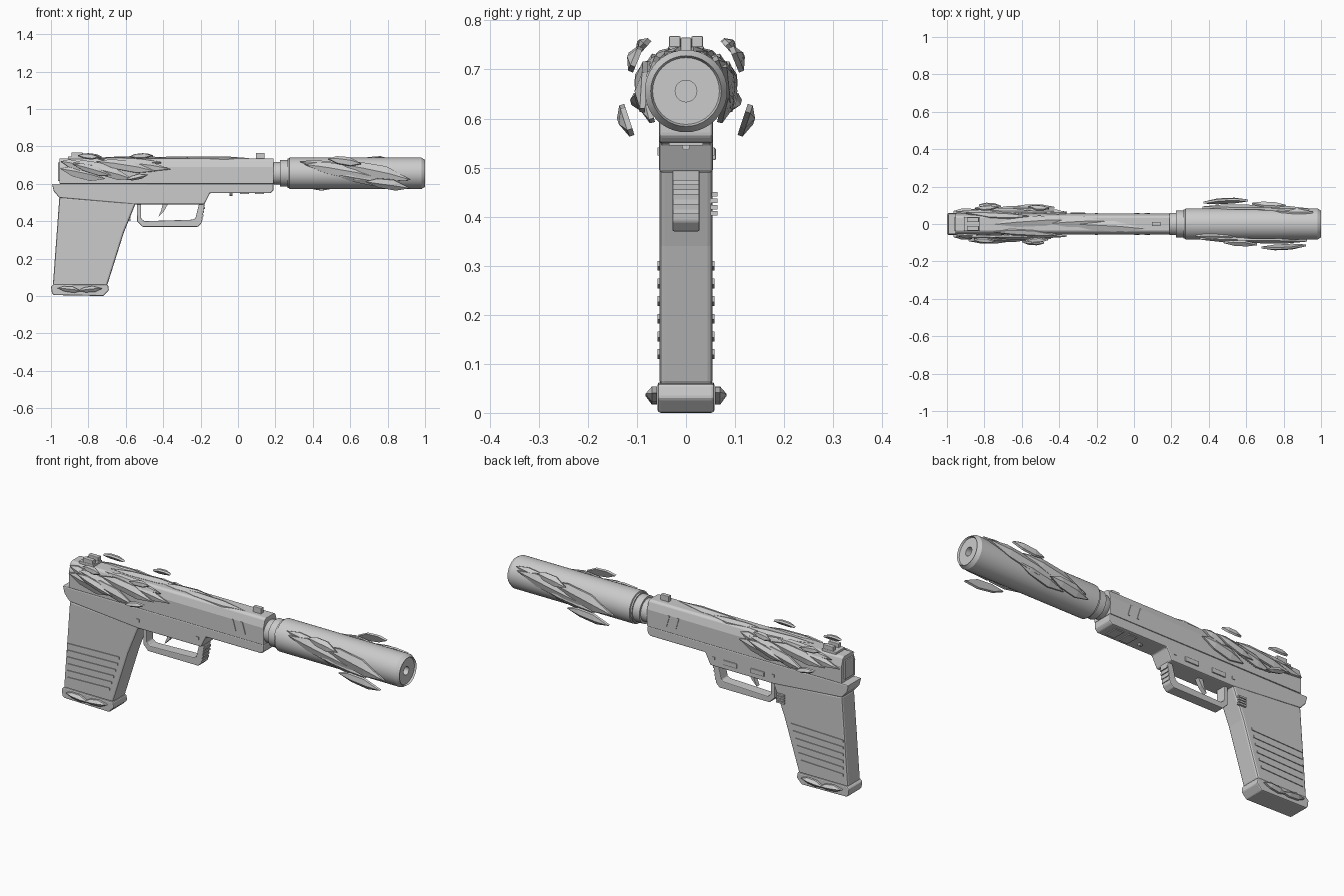
import bpy, bmesh, math
from mathutils import Vector

cube = bpy.data.objects.get("Cube")
if cube:
    bpy.data.objects.remove(cube)

metal = bpy.data.materials.new("plain_grey")
metal.use_nodes = True
GREY = (0.6, 0.6, 0.6, 1)
metal.diffuse_color = GREY
metal.node_tree.nodes["Principled BSDF"].inputs["Base Color"].default_value = GREY


def finish(name, bm, bevel=0, smooth=False):
    bmesh.ops.recalc_face_normals(bm, faces=bm.faces)
    mesh = bpy.data.meshes.new(name)
    bm.to_mesh(mesh)
    bm.free()
    mesh.materials.append(metal)
    ob = bpy.data.objects.new(name, mesh)
    bpy.context.collection.objects.link(ob)
    if bevel:
        mod = ob.modifiers.new("edge_bevel", "BEVEL")
        mod.width = bevel
        mod.segments = 2
        mod.limit_method = "ANGLE"
        mod.angle_limit = math.radians(35)
    if smooth:
        bpy.ops.object.select_all(action="DESELECT")
        ob.select_set(True)
        bpy.context.view_layer.objects.active = ob
        bpy.ops.object.shade_smooth_by_angle(angle=math.radians(30))
    return ob


def extrude(name, pts, a, b, axis="y", bevel=0):
    """Extrude an (x, z) outline along y, or a (y, z) outline along x."""
    place = (lambda p, d: (p[0], d, p[1])) if axis == "y" else (lambda p, d: (d, p[0], p[1]))
    bm = bmesh.new()
    ends = [[bm.verts.new(place(p, d)) for p in pts] for d in (a, b)]
    n = len(pts)
    for ring in ends:
        bm.faces.new(ring)
    for i in range(n):
        j = (i + 1) % n
        bm.faces.new((ends[0][i], ends[0][j], ends[1][j], ends[1][i]))
    return finish(name, bm, bevel)


def box(name, x0, x1, y0, y1, z0, z1, bevel=0):
    return extrude(name, [(x0, z0), (x1, z0), (x1, z1), (x0, z1)], y0, y1, "y", bevel)


def lathe(name, profile, height, sides=40):
    """Spin an (x, radius) profile around the bore axis."""
    bm = bmesh.new()
    rings = []
    for x, r in profile:
        rings.append([bm.verts.new((x, r * math.cos(t), height + r * math.sin(t)))
                      for t in (2 * math.pi * i / sides for i in range(sides))])
    for p, q in zip(rings, rings[1:]):
        for i in range(sides):
            j = (i + 1) % sides
            bm.faces.new((p[i], p[j], q[j], q[i]))
    bm.faces.new(rings[0])
    bm.faces.new(rings[-1])
    return finish(name, bm, 0, True)


LEAF = [(-0.5, 0), (-0.25, 0.42), (0.12, 0.5), (0.5, -0.05), (0.2, -0.45), (-0.2, -0.38)]


def leaf(name, x, y, z, length, width, tilt, roll, thick=0.016, turn=None):
    """Ridged shard; turn is the x centre for a half-turned copy on the other side."""
    t, r = math.radians(tilt), math.radians(roll)
    out = Vector((0, -math.cos(r), math.sin(r)))
    up = Vector((0, math.sin(r), math.cos(r)))
    along = Vector((math.cos(t), 0, 0)) + up * math.sin(t)
    across = up * math.cos(t) - Vector((math.sin(t), 0, 0))
    c = Vector((x, y, z))

    def put(u, v, w):
        p = c + along * u * length + across * v * width + out * w
        return (2 * turn - p.x, -p.y, p.z) if turn is not None else p
    bm = bmesh.new()
    back = [bm.verts.new(put(u, v, -thick / 2)) for u, v in LEAF]
    rim = [bm.verts.new(put(u, v, thick * 0.1)) for u, v in LEAF]
    ridge = [bm.verts.new(put(u, 0.05, thick * 0.8)) for u in (-0.2, 0.18)]
    bm.faces.new(back)
    for i in range(6):
        j = (i + 1) % 6
        bm.faces.new((back[i], back[j], rim[j], rim[i]))
    a, b = ridge
    for f in ((rim[0], rim[1], a), (rim[1], rim[2], b, a), (rim[2], rim[3], b),
              (rim[3], rim[4], b), (rim[4], rim[5], a, b), (rim[5], rim[0], a)):
        bm.faces.new(f)
    finish(name, bm)


# Grip with raised grip bars and a chunky base plate
extrude("grip", [(-0.99, 0.055), (-0.7, 0.055), (-0.61, 0.34), (-0.545, 0.5),
                 (-0.955, 0.53)], -0.054, 0.054, "y", 0.01)
extrude("base_plate", [(-0.995, 0.015), (-0.985, 0.005), (-0.72, 0), (-0.69, 0.03),
                       (-0.695, 0.06), (-0.985, 0.063), (-1, 0.05)], -0.058, 0.058, "y", 0.006)
for i in range(6):
    z = 0.11 + i * 0.036
    x1 = -0.73 + (z - 0.06) / 3.2
    for s in (-1, 1):
        extrude("grip_bar", [(-0.965, z), (x1, z + 0.008), (x1, z + 0.02), (-0.965, z + 0.012)],
                s * 0.05, s * 0.058)
for i in range(4):
    box("release_button_rib", -0.62, -0.575, 0.05, 0.064, 0.402 + i * 0.013, 0.411 + i * 0.013)

# Frame, under rail, trigger guard, trigger
extrude("frame", [(-0.995, 0.6), (-0.985, 0.56), (-0.955, 0.525), (-0.55, 0.49), (-0.18, 0.49),
                  (-0.15, 0.55), (0.175, 0.55), (0.19, 0.565), (0.19, 0.602)],
        -0.055, 0.055, "y", 0.006)
for i in range(2):
    box("frame_rail", 0.01 + i * 0.08, 0.06 + i * 0.08, -0.035, 0.035, 0.545, 0.555)
lathe("frame_pin", [(-0.045, 0.008), (-0.03, 0.008)], 0.543, 10)
extrude("trigger_guard", [(-0.54, 0.495), (-0.54, 0.4), (-0.51, 0.37), (-0.215, 0.37),
                          (-0.195, 0.39), (-0.178, 0.495), (-0.208, 0.495), (-0.228, 0.415),
                          (-0.245, 0.408), (-0.5, 0.4), (-0.518, 0.415), (-0.518, 0.495)],
        -0.028, 0.028, "y", 0.004)
for i in range(4):
    x = -0.195 + i * 0.004
    box("guard_ridge", x - 0.008, x + 0.006, -0.026, 0.026, 0.405 + i * 0.02, 0.415 + i * 0.02)
extrude("trigger", [(-0.4, 0.5), (-0.37, 0.5), (-0.395, 0.455), (-0.425, 0.425),
                    (-0.41, 0.46)], -0.012, 0.012)
for x in (-0.3, -0.46):
    box("side_lever", x - 0.04, x + 0.04, 0.05, 0.061, 0.515, 0.54, 0.003)
for x in (-0.2, -0.55):
    box("frame_stud", x - 0.008, x + 0.008, -0.058, 0.058, 0.525, 0.541)

# Slide with chamfered top, rear plate, slanted front cuts
extrude("slide", [(-0.057, 0.6), (0.057, 0.6), (0.057, 0.69), (0.045, 0.728), (0.034, 0.736),
                  (-0.034, 0.736), (-0.045, 0.728), (-0.057, 0.69)], -0.955, 0.19, "x", 0.003)
box("rear_plate", -0.962, -0.95, -0.035, 0.035, 0.615, 0.715, 0.003)
for s in (-1, 1):
    for i in range(2):
        x = 0.0 + i * 0.055
        extrude("slide_slot_rim", [(x, 0.69), (x + 0.012, 0.69), (x + 0.03, 0.63),
                                   (x + 0.018, 0.63)], s * 0.05, s * 0.06)
    box("rear_sight_post", -0.89, -0.83, s * 0.011, s * 0.035, 0.735, 0.768, 0.003)
box("rear_sight_base", -0.91, -0.825, -0.037, 0.037, 0.73, 0.747, 0.003)
box("front_sight", 0.095, 0.143, -0.011, 0.011, 0.73, 0.765, 0.003)

# Barrel collar and suppressor with a hollow bore
AXIS = 0.656
lathe("barrel_collar", [(0.18, 0.052), (0.195, 0.06), (0.225, 0.06), (0.225, 0.071),
                        (0.265, 0.071), (0.265, 0.078), (0.3, 0.078)], AXIS)
lathe("suppressor", [(0.27, 0.07), (0.275, 0.084), (0.98, 0.084), (1, 0.072), (0.99, 0.068),
                     (0.99, 0.022), (0.93, 0.022)], AXIS)
box("suppressor_seam", 0.47, 0.475, -0.0845, 0.0845, AXIS - 0.006, AXIS + 0.006)

# Shards wrapped on the suppressor: x, radius, length, width, tilt, roll
for x, r, length, width, tilt, roll in (
        (0.57, 0.125, 0.18, 0.05, -8, 32), (0.56, 0.086, 0.42, 0.075, -10, 8),
        (0.74, 0.09, 0.38, 0.08, -12, 5), (0.8, 0.138, 0.24, 0.06, -8, -26),
        (0.47, 0.084, 0.28, 0.05, -9, 30), (0.66, 0.086, 0.3, 0.06, -10, -20)):
    a = math.radians(roll)
    for turn in (None, 0.645):
        leaf("suppressor_shard", x, -r * math.cos(a), AXIS + r * math.sin(a),
             length, width, tilt, roll * 0.7, 0.018, turn)

# Overlapping shards on the rear slide: x, y, z, length, width, tilt, roll
for row in ((-0.83, 0.064, 0.655, 0.25, 0.07, -12, 0), (-0.87, 0.066, 0.7, 0.16, 0.05, -15, 12),
            (-0.76, 0.074, 0.69, 0.28, 0.055, -11, 10), (-0.69, 0.084, 0.66, 0.27, 0.06, -14, 0),
            (-0.6, 0.074, 0.695, 0.32, 0.06, -9, 10), (-0.52, 0.062, 0.7, 0.32, 0.055, -7, 14),
            (-0.78, 0.092, 0.675, 0.22, 0.045, -16, 4), (-0.54, 0.1, 0.635, 0.12, 0.03, 14, -15),
            (-0.8, 0.09, 0.748, 0.11, 0.035, -6, 42), (-0.52, 0.088, 0.75, 0.12, 0.032, 5, 42),
            (-0.58, 0.05, 0.725, 0.34, 0.045, -4, 45)):
    x, y, z = row[:3]
    for turn in (None, -0.655):
        leaf("slide_shard", x, -y, z, *row[3:], 0.016, turn)

# Flat shards along the slide top
for x, y, length, tilt in ((-0.55, 0.012, 0.4, 4), (-0.15, -0.012, 0.42, -3), (-0.3, 0.01, 0.3, 3)):
    leaf("top_shard", x, y, 0.736, length, 0.06, tilt, 90, 0.014)

# Small shards on the base plate
for x, tilt in ((-0.9, -6), (-0.79, 6)):
    for turn in (None, -0.845):
        leaf("base_shard", x, -0.068, 0.035, 0.13, 0.034, tilt, 0, 0.018, turn)
